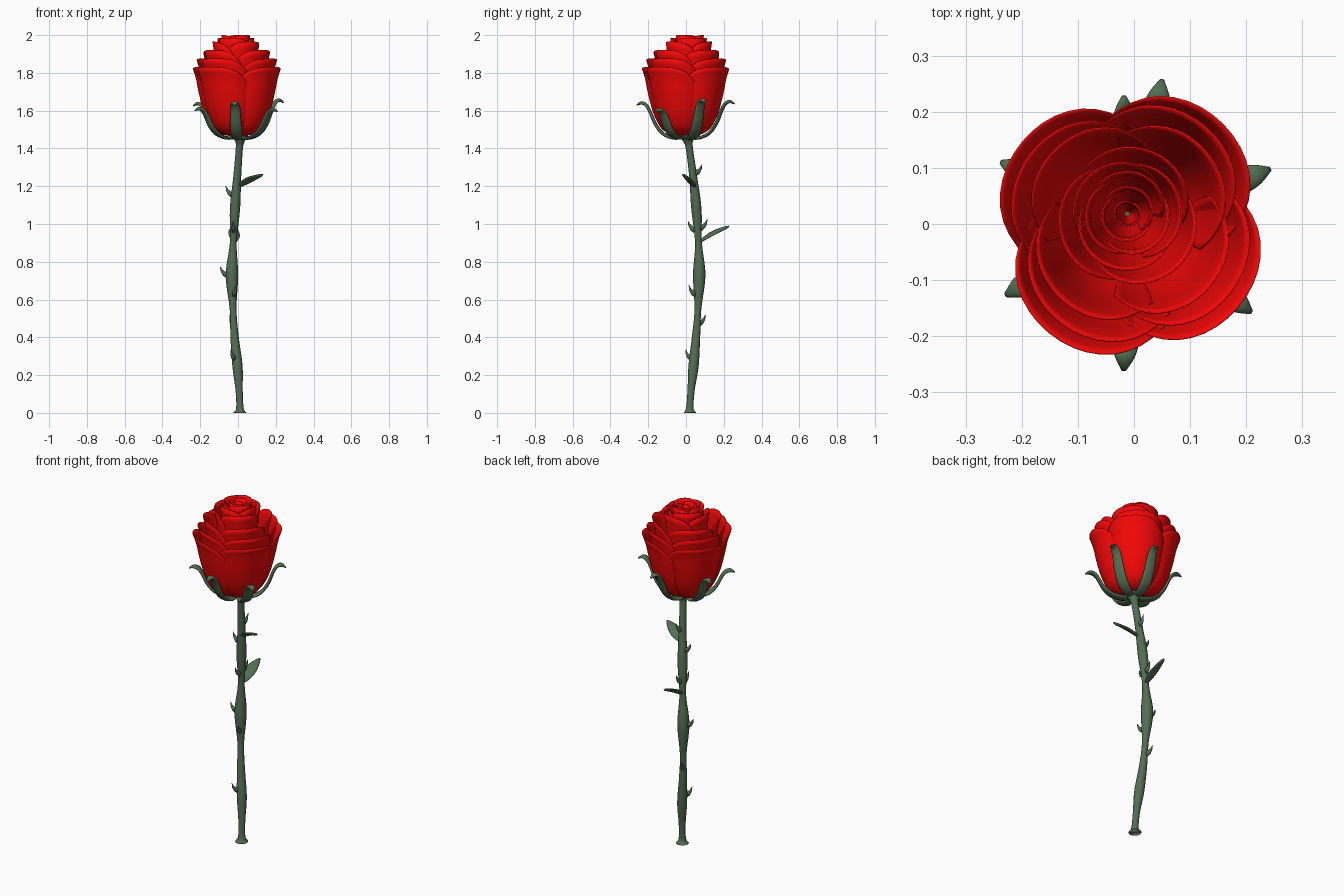
import bpy, math
from mathutils import Vector

if "Cube" in bpy.data.objects:
    bpy.data.objects.remove(bpy.data.objects["Cube"])


def material(name, rgb):
    m = bpy.data.materials.new(name)
    m.diffuse_color = (*rgb, 1)
    m.use_nodes = True
    m.node_tree.nodes["Principled BSDF"].inputs["Base Color"].default_value = m.diffuse_color
    return m


RED = material("petal_red", (0.9, 0.002, 0.002))
GREEN = material("stem_green", (0.085, 0.155, 0.085))


def make(name, verts, faces, mat):
    me = bpy.data.meshes.new(name)
    me.from_pydata(verts, [], faces)
    me.materials.append(mat)
    me.shade_smooth()
    ob = bpy.data.objects.new(name, me)
    bpy.context.collection.objects.link(ob)
    return ob


def spline(rows, steps):
    """Catmull-Rom through rows of numbers."""
    rows = [Vector(r) for r in rows]
    pad = [2 * rows[0] - rows[1]] + rows + [2 * rows[-1] - rows[-2]]
    out = []
    for i in range(len(rows) - 1):
        a, b, c, d = pad[i:i + 4]
        for s in range(steps):
            t = s / steps
            out.append(0.5 * (2 * b + (c - a) * t + (2 * a - 5 * b + 4 * c - d) * t * t
                              + (3 * b - a - 3 * c + d) * t ** 3))
    return out + [rows[-1]]


def sweep(name, pts, widths, thicks, side, sides=12):
    """Elliptical section swept along a path; side is the wide direction."""
    n, verts, faces = len(pts), [], []
    for i, p in enumerate(pts):
        tan = (pts[min(i + 1, n - 1)] - pts[max(i - 1, 0)]).normalized()
        s = (side - tan * side.dot(tan)).normalized()
        nor = tan.cross(s)
        for k in range(sides):
            a = 2 * math.pi * k / sides
            verts.append(p + s * widths[i] * math.cos(a) + nor * thicks[i] * math.sin(a))
    for i in range(n - 1):
        for k in range(sides):
            j = (k + 1) % sides
            faces.append((i * sides + k, i * sides + j, (i + 1) * sides + j, (i + 1) * sides + k))
    faces += [tuple(reversed(range(sides))), tuple(range((n - 1) * sides, n * sides))]
    return make(name, verts, faces, GREEN)


# Stem: height, x, y, radius
STEM = [(0, .01, .02, .035), (.025, .01, .02, .02), (.12, .006, .027, .019), (.25, -.003, .04, .027),
        (.4, -.018, .053, .022), (.55, -.026, .063, .018), (.73, -.032, .07, .033),
        (.9, -.025, .066, .018), (1.08, -.016, .055, .027), (1.25, -.004, .038, .021),
        (1.4, .007, .018, .019), (1.44, .01, .012, .027), (1.475, .01, .008, .05)]


def stem_at(z):
    for a, b in zip(STEM, STEM[1:]):
        if z <= b[0]:
            return Vector(a).lerp(Vector(b), (z - a[0]) / (b[0] - a[0]))


rows = spline(STEM, 5)
sweep("stem", [Vector((r[1], r[2], r[0])) for r in rows], [r[3] for r in rows],
      [r[3] for r in rows], Vector((1, 0, 0)), 16)

# Thorns: base height, direction in degrees
for i, (z, ang) in enumerate([(1.27, 80), (1.155, 180), (.97, 265), (.98, 85), (.73, 185),
                              (.63, 290), (.475, 115), (.29, 235)]):
    h, x, y, r = stem_at(z)
    d = Vector((math.cos(math.radians(ang)), math.sin(math.radians(ang)), 0))
    base = Vector((x, y, z))
    up = Vector((0, 0, 1))
    path = [base + d * (r * .6), base + d * (r + .010) + up * .008,
            base + d * (r + .022) + up * .024, base + d * (r + .030) + up * .046]
    sweep(f"thorn_{i + 1}", path, [.012, .010, .006, .0008], [.02, .012, .007, .0008],
          Vector((-d.y, d.x, 0)), 8)

# Leaves, each tilted about its length
for i, (a, b, tilt) in enumerate([((-.004, .045, 1.195), (.132, -.015, 1.262), -.35),
                                  ((-.022, .07, .905), (-.018, .228, .988), .35)]):
    a, b = Vector(a), Vector(b)
    mid = a.lerp(b, .45) + Vector((0, 0, .008))
    pts = spline([a, mid, b], 6)
    w = [.006 + .026 * math.sin(math.pi * (k / 12) ** .9) ** .9 if 0 < k < 12 else .004
         for k in range(13)]
    d = b - a
    sweep(f"leaf_{i + 1}", pts, w, [.007] * 12 + [.003], Vector((-d.y, d.x, tilt * d.length)))

# Sepals: direction, height scale
for i, (ang, hs) in enumerate([(79, 1.04), (22, 1.08), (323, .8), (266, 1), (209, .83), (155, .98)]):
    d = Vector((math.cos(math.radians(ang)), math.sin(math.radians(ang)), 0))
    prof = [(.015, 0), (.07, -.002), (.125, .022), (.165, .075), (.19, .135), (.212, .172),
            (.237, .183), (.262, .17)]
    pts = spline([d * r + Vector((0, 0, 1.458 + z * hs)) for r, z in prof], 3)
    wid = [v[0] for v in spline([(w, 0) for w in (.02, .027, .031, .03, .027, .024, .018, .004)], 3)]
    sweep(f"sepal_{i + 1}", pts, wid, [min(.009, w * .5) for w in wid], Vector((-d.y, d.x, 0)))

# Petals
PROFILE = spline([(0, .15), (.03, .38), (.1, .56), (.22, .68), (.38, .78), (.63, .88), (.85, .95), (1, 1.03)], 5)


def prof_at(t):
    for a, b in zip(PROFILE, PROFILE[1:]):
        if t <= b[0]:
            return a[1] + (b[1] - a[1]) * (t - a[0]) / (b[0] - a[0])
    return PROFILE[-1][1]


def petal(name, ang, half, rad, top, drop, square, center):
    nu, nv, z0 = 20, 18, 1.465
    verts, faces = [], []
    for j in range(nv + 1):
        v = (j / nv) ** 1.3
        for i in range(nu + 1):
            u = 2 * i / nu - 1
            z = z0 + v * (top - drop * abs(u) ** 3.5 - z0)
            r = rad * prof_at((z - z0) / (top - z0)) * (1 - square * u * u + .045 * u)
            a = math.radians(ang + u * half * (.8 + .2 * math.sin(math.pi * min(v, .6) / 1.2)))
            verts.append((center[0] + r * math.cos(a), center[1] + r * math.sin(a), z))
    w = nu + 1
    for j in range(nv):
        for i in range(nu):
            faces.append((j * w + i, j * w + i + 1, (j + 1) * w + i + 1, (j + 1) * w + i))
    ob = make(name, verts, faces, RED)
    mod = ob.modifiers.new("thickness", 'SOLIDIFY')
    mod.thickness = .003


# Whorls: petal angles, half width, radius, top height, edge drop, squareness, centre
WHORLS = [
    ((47, 143, 233, 322), 60, .236, 1.83, .13, .17, (-.006, 0)),
    ((52, 147, 236, 326), 60, .212, 1.875, .12, .15, (-.006, .002)),
    ((38, 134, 226, 318), 60, .180, 1.92, .11, .13, (-.008, .005)),
    ((70, 190, 310), 76, .122, 1.965, .08, .10, (-.010, .012)),
    ((10, 130, 250), 80, .096, 1.985, .06, .08, (-.012, .016)),
    ((75, 195, 315), 80, .074, 2.0, .05, .08, (-.012, .018)),
    ((60, 240), 110, .048, 1.995, .03, .12, (-.012, .018)),
    ((150, 330), 110, .024, 1.985, .02, .12, (-.012, .018)),
]
for k, (angles, *shape) in enumerate(WHORLS):
    for n, ang in enumerate(angles):
        petal(f"petal_ring{k + 1}_{n + 1}", ang, *shape)
